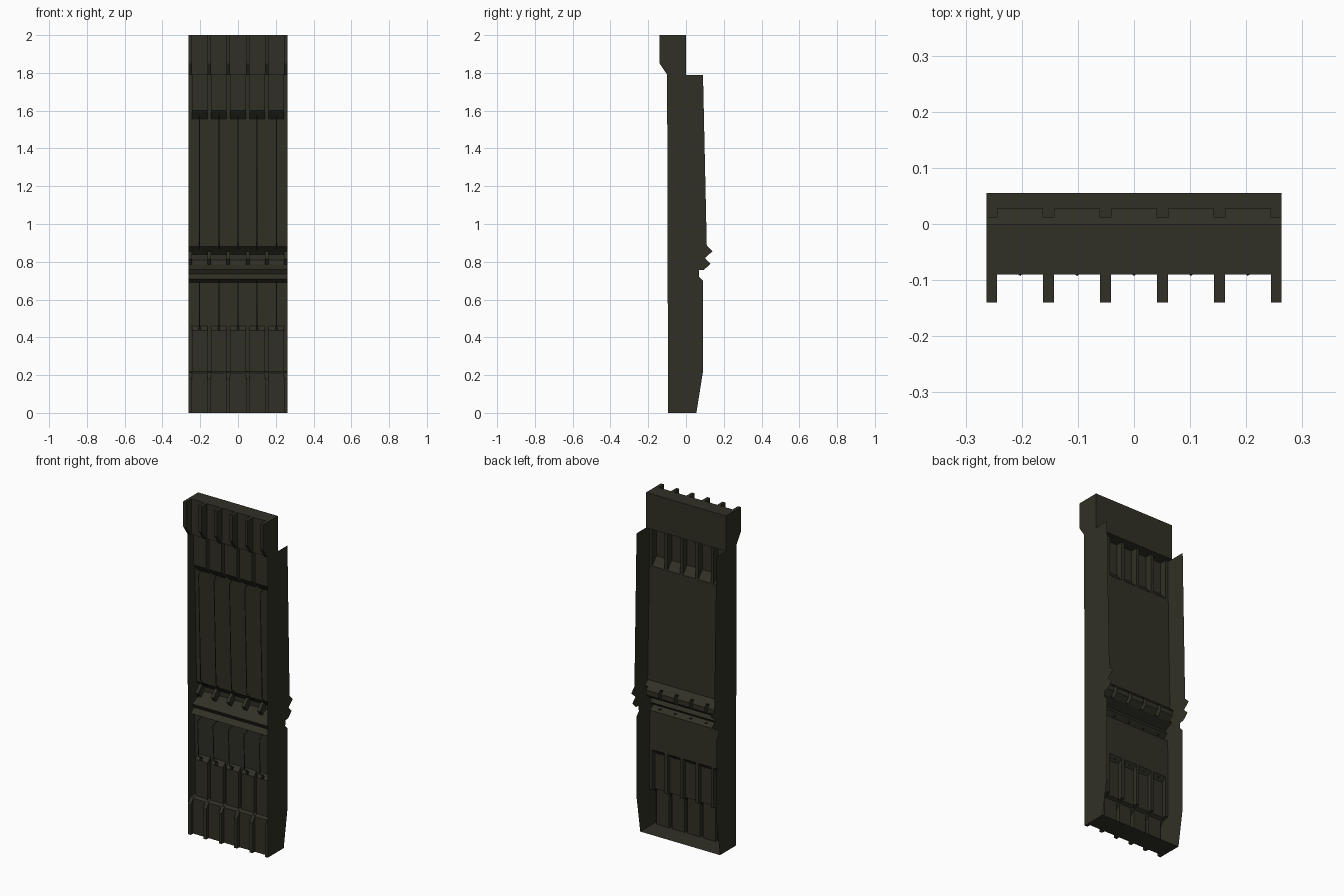
import bpy, bmesh

if "Cube" in bpy.data.objects:
    bpy.data.objects.remove(bpy.data.objects["Cube"])

# One dark olive metal for everything
metal = bpy.data.materials.new("dark olive metal")
metal.diffuse_color = (0.030, 0.030, 0.019, 1)
metal.use_nodes = True
metal.node_tree.nodes["Principled BSDF"].inputs["Base Color"].default_value = metal.diffuse_color

HALF = 0.263          # half width of the wall
PITCH = 0.1015        # spacing of ribs
RIB = 0.0095          # half width of a rib


def finish(name, bm):
    bmesh.ops.remove_doubles(bm, verts=bm.verts, dist=0.0004)
    bmesh.ops.recalc_face_normals(bm, faces=bm.faces)
    me = bpy.data.meshes.new(name)
    bm.to_mesh(me)
    bm.free()
    me.materials.append(metal)
    ob = bpy.data.objects.new(name, me)
    bpy.context.collection.objects.link(ob)
    return ob


# Paired section: rib (y, z) and plate (y, z), from the top block down to the floor
section = [
    ((-.03, 1.79), (-.07, 1.79)),
    ((0, 1.79), (0, 1.79)),
    ((0, 2), (0, 2)),
    ((-.14, 2), (-.09, 2)),
    ((-.14, 1.85), (-.09, 1.85)),
    ((-.10, 1.79), (-.09, 1.79)),
    ((-.03, 1.79), (-.07, 1.79)),
    ((-.03, 1.60), (-.07, 1.60)),
    ((-.03, 1.555), (-.03, 1.555)),
    ((-.015, .88), (-.015, .88)),
    ((.012, .855), (.012, .855)),
    ((-.01, .833), (.028, .838)),
    ((-.025, .815), (.028, .81)),
    ((0, .785), (0, .785)),
    ((-.055, .76), (-.055, .76)),
    ((-.04, .735), (-.04, .735)),
    ((-.07, .71), (-.07, .71)),
    ((-.035, .69), (-.035, .69)),
    ((-.03, .46), (-.03, .46)),
    ((-.03, .44), (-.055, .435)),
    ((-.03, .22), (-.055, .22)),
    ((-.07, .215), (-.073, .21)),
    ((-.095, .18), (-.073, .18)),
    ((-.095, 0), (-.073, 0)),
    ((.055, 0), (.055, 0)),
]
ribs = [s[0] for s in section]
plates = [s[1] for s in section]

# Front sheet: loft the rib and plate sections alternately across x
columns = []
for i in range(6):
    c = (i - 2.5) * PITCH
    lo = max(c - RIB, -HALF)
    hi = min(c + RIB, HALF)
    if i > 0:
        columns.append((lo, plates))
    columns += [(lo, ribs), (hi, ribs)]
    if i < 5:
        columns.append((hi, plates))
bm = bmesh.new()
grid = [[bm.verts.new((x, y, z)) for y, z in prof] for x, prof in columns]
for a, b in zip(grid, grid[1:]):
    for k in range(len(section) - 1):
        pts = {tuple(round(t, 5) for t in v.co) for v in (a[k], a[k+1], b[k+1], b[k])}
        if len(pts) > 2:
            bm.faces.new((a[k], a[k+1], b[k+1], b[k]))
finish("front_panel", bm)

# Flat side walls: rib outline in front, toothed edge behind
back = [(.055, .22), (.09, .22), (.09, .70), (.055, .735), (.06, .755), (.095, .757),
        (.13, .79), (.10, .82), (.14, .855), (.11, .885), (.09, 1.79)]
outline = ribs[1:] + back
for name, x in (("left_side_wall", -HALF), ("right_side_wall", HALF)):
    bm = bmesh.new()
    f = bm.faces.new([bm.verts.new((x, y, z)) for y, z in outline])
    bmesh.ops.triangulate(bm, faces=[f], ngon_method='EAR_CLIP')
    finish(name, bm)


# Thin cables hanging in front of each plate
def cable(name, x, path):
    cu = bpy.data.curves.new(name, 'CURVE')
    cu.dimensions = '3D'
    cu.bevel_depth = 0.003
    cu.bevel_resolution = 0
    sp = cu.splines.new('POLY')
    sp.points.add(len(path) - 1)
    for p, (y, z) in zip(sp.points, path):
        p.co = (x, y, z, 1)
    cu.materials.append(metal)
    ob = bpy.data.objects.new(name, cu)
    bpy.context.collection.objects.link(ob)


for i in range(5):
    x = (i - 2) * PITCH
    cable(f"upper_cable_{i+1}", x, [(-.05, 1.575), (-.081, 1.55), (-.062, .92), (-.012, .868)])
    cable(f"lower_cable_{i+1}", x, [(-.035, .71), (-.09, .685), (-.082, .475), (-.035, .442)])
    # Small socket at the foot of each lower cable
    bm = bmesh.new()
    bmesh.ops.create_cone(bm, cap_ends=True, segments=6, radius1=.008, radius2=.003, depth=.022)
    bmesh.ops.translate(bm, verts=bm.verts, vec=(x, -.06, .453))
    finish(f"cable_socket_{i+1}", bm)
